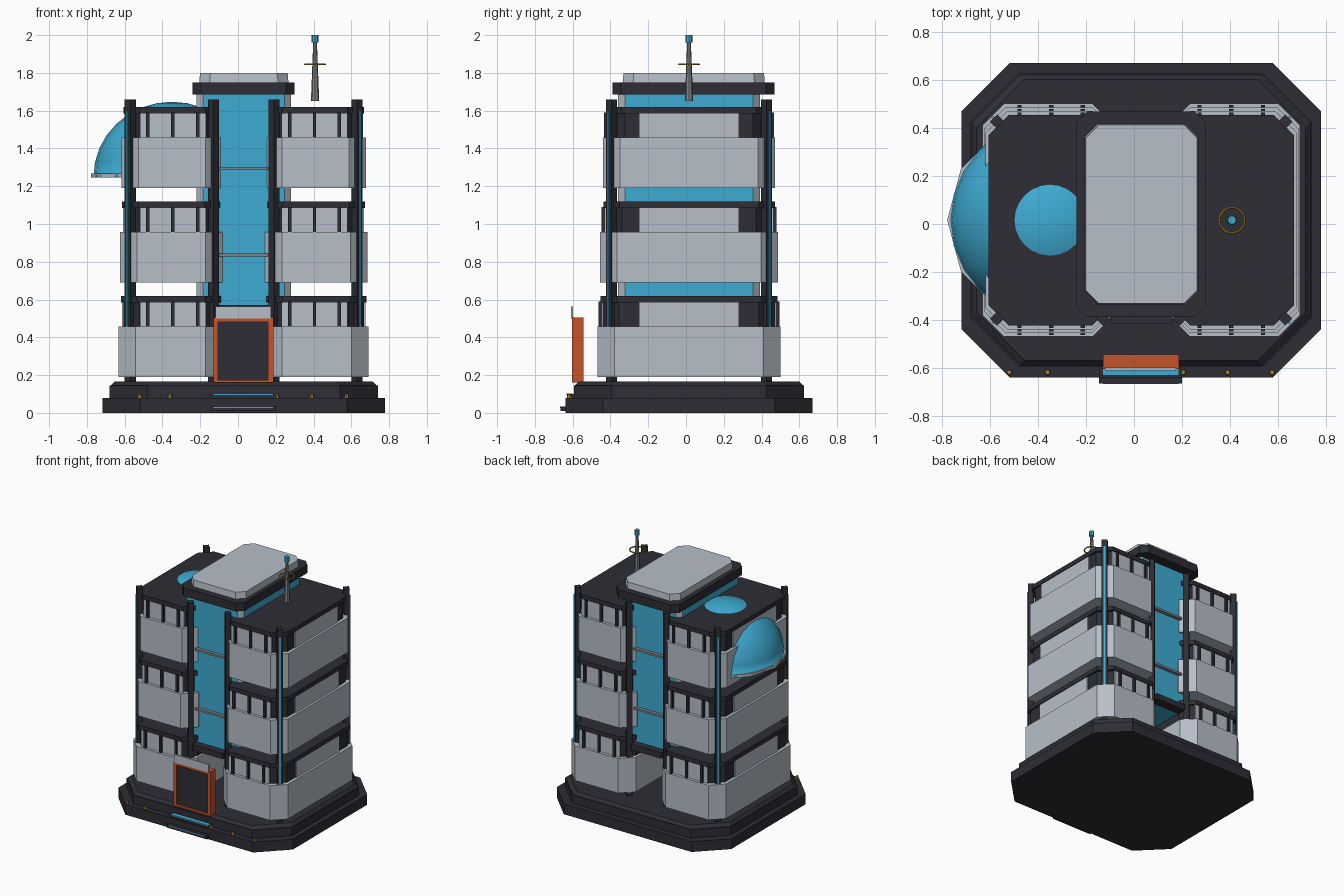
import bpy, bmesh, math
from mathutils import Matrix

if "Cube" in bpy.data.objects:
    bpy.data.objects.remove(bpy.data.objects["Cube"])

CX, CY = 0.03, 0.016          # building centre


def mat(name, rgb):
    m = bpy.data.materials.new(name)
    m.diffuse_color = (*rgb, 1)
    m.use_nodes = True
    m.node_tree.nodes["Principled BSDF"].inputs["Base Color"].default_value = m.diffuse_color
    return m


LIGHT = mat("light_grey", (0.47, 0.52, 0.58))
DARK = mat("charcoal", (0.026, 0.026, 0.036))
BLUE = mat("glass_blue", (0.048, 0.41, 0.65))
ORANGE = mat("door_orange", (0.56, 0.09, 0.022))
GOLD = mat("gold", (0.45, 0.25, 0.02))
STEEL = mat("steel_grey", (0.22, 0.24, 0.26))


def finish(name, bm, *mats):
    bmesh.ops.recalc_face_normals(bm, faces=bm.faces)
    me = bpy.data.meshes.new(name)
    bm.to_mesh(me)
    bm.free()
    for m in mats:
        me.materials.append(m)
    ob = bpy.data.objects.new(name, me)
    bpy.context.collection.objects.link(ob)
    return ob


def octa(name, x0, x1, y0, y1, z0, z1, c, m, top_in=0.0):
    """Prism with chamfered corners; top_in shrinks the top rim."""
    bm = bmesh.new()
    rings = []
    for z, i in ((z0, 0), (z1, top_in)):
        a, b, d, e = x0 + i, x1 - i, y0 + i, y1 - i
        pts = [(a + c, d), (b - c, d), (b, d + c), (b, e - c),
               (b - c, e), (a + c, e), (a, e - c), (a, d + c)]
        rings.append([bm.verts.new((x, y, z)) for x, y in pts])
    for k in range(8):
        n = (k + 1) % 8
        bm.faces.new((rings[0][k], rings[0][n], rings[1][n], rings[1][k]))
    for r in rings:
        bm.faces.new(r)
    return finish(name, bm, m)


def box(name, x0, x1, y0, y1, z0, z1, m, rot=0):
    bm = bmesh.new()
    bmesh.ops.create_cube(bm, size=1)
    bm.transform(Matrix.Translation(((x0 + x1) / 2, (y0 + y1) / 2, (z0 + z1) / 2))
                 @ Matrix.Rotation(rot, 4, 'Z')
                 @ Matrix.Diagonal((abs(x1 - x0), abs(y1 - y0), z1 - z0, 1)))
    return finish(name, bm, m)


def cone(name, x, y, z0, z1, r0, r1, n, m):
    bm = bmesh.new()
    bmesh.ops.create_cone(bm, cap_ends=True, segments=n, radius1=r0, radius2=r1, depth=z1 - z0)
    bm.transform(Matrix.Translation((x, y, (z0 + z1) / 2)))
    return finish(name, bm, m)


# stepped base
for i, (hx, hy, z0, z1, t) in enumerate(((.748, .655, 0, .08, 0), (.71, .61, .08, .145, 0),
                                         (.705, .605, .145, .165, .02))):
    octa(f"base_tier_{i+1}", CX - hx, CX + hx, CY - hy, CY + hy, z0, z1, .2, DARK, t)

# two wings of three floors
for s, side in ((-1, "left"), (1, "right")):
    def span(inner, outer):
        return sorted((CX + s * inner, CX + s * outer))
    for f, (hx, hy) in enumerate(((.662, .485), (.655, .47), (.648, .455))):
        z = .19 + .5 * f
        tag = f"{side}_{f+1}"
        octa(f"wall_panel_{tag}", *span(.113, hx), CY - hy, CY + hy, z, z + .268, .09, LIGHT)
        octa(f"window_band_{tag}", *span(.13, hx - .025), CY - hy + .03, CY + hy - .03,
             z + .268, z + .4, .085, DARK)
        octa(f"floor_slab_{tag}", *span(.12, hx - .012), CY - hy + .016, CY + hy - .016,
             z + .395, z + .43, .085, DARK)
        # side window
        xs = CX + s * (hx - .025)
        box(f"side_window_{tag}", xs, xs + s * .008, CY - .265, CY + .265, z + .268, z + .4, LIGHT)
        for d, end in ((-1, "front"), (1, "back")):
            y = CY + d * (hy - .03)
            xm = CX + s * .375
            box(f"{end}_window_{tag}", xm - .175, xm + .175, y, y + d * .008,
                z + .268, z + .4, LIGHT)
            for k in (-1, 0, 1):
                xk = xm + k * .132
                box(f"{end}_mullion_{tag}_{k+2}", xk - .009, xk + .009, y, y + d * .024,
                    z + .268, z + .4, DARK)
    # corner posts, the outer ones with a glowing strip
    for d, end in ((-1, "front"), (1, "back")):
        y = CY + d * .41
        for px, kind in ((.6, "outer"), (.16, "inner")):
            x = CX + s * px
            box(f"{end}_{side}_{kind}_post", x - .021, x + .021, y - .021, y + .021,
                .165, 1.66, DARK, math.pi / 4)
        x, y = CX + s * .6155, y + d * .0155
        box(f"{end}_{side}_light_strip", x - .006, x + .006, y - .006, y + .006,
            .2, 1.6, BLUE, math.pi / 4)

# glass core: chamfer faces are light corner trims
core = octa("glass_core", -.22, .28, CY - .375, CY + .375, .53, 1.69, .035, BLUE)
core.data.materials.append(LIGHT)
for p in core.data.polygons:
    if abs(p.normal.x) > .3 and abs(p.normal.y) > .3:
        p.material_index = 1
octa("core_cap", -.24, .298, -.388, .468, 1.685, 1.75, .045, DARK)
octa("core_roof", -.205, .267, -.335, .417, 1.75, 1.8, .055, LIGHT, .004)
for d, end in ((-1, "front"), (1, "back")):
    y = CY + d * .375
    box(f"{end}_sill", -.1, .16, y - d * .02, y + d * .055, .525, .57, DARK)
    for z in (.835, 1.295):
        box(f"{end}_rail_{z}", -.1, .16, y, y + d * .025, z - .008, z + .008, STEEL)

# dome breaking through the left wing
bm = bmesh.new()
bmesh.ops.create_uvsphere(bm, u_segments=24, v_segments=16, radius=1)
bmesh.ops.bisect_plane(bm, geom=bm.verts[:] + bm.edges[:] + bm.faces[:], plane_co=(0, 0, 0),
                       plane_no=(0, 0, -1), clear_outer=True)
bm.transform(Matrix.Translation((-.35, CY, 1.25)) @ Matrix.Diagonal((.415, .415, .397, 1)))
dome = finish("dome", bm, BLUE)
for p in dome.data.polygons:
    p.use_smooth = True
cone("dome_rim", -.35, CY, 1.245, 1.268, .428, .428, 12, LIGHT)

# antenna
cone("antenna_mast", .408, CY, 1.65, 1.96, .022, .01, 8, STEEL)
cone("antenna_tip", .408, CY, 1.96, 2.0, .018, .018, 8, BLUE)
bpy.ops.mesh.primitive_torus_add(location=(.408, CY, 1.845), major_radius=.053, minor_radius=.005,
                                 major_segments=20, minor_segments=6)
ring = bpy.context.object
ring.name = "antenna_ring"
ring.data.materials.append(GOLD)

# entrance
box("door_frame_left", -.13, -.105, -.603, -.543, .165, .5, ORANGE)
box("door_frame_right", .16, .188, -.603, -.543, .165, .5, ORANGE)
box("door_frame_top", -.13, .188, -.603, -.543, .48, .505, ORANGE)
box("door_frame_bottom", -.13, .188, -.603, -.543, .16, .175, ORANGE)
box("door_panel", -.106, .161, -.59, -.55, .17, .485, DARK)
box("door_header", -.12, .175, -.61, -.597, .5, .562, LIGHT)

# entrance steps with light lines
box("lower_step", -.145, .2, -.665, -.62, .01, .035, DARK)
box("lower_step_light", -.13, .185, -.667, -.66, .026, .033, BLUE)
box("upper_step", -.145, .2, -.63, -.58, .075, .1, DARK)
box("upper_step_light", -.13, .185, -.632, -.6, .095, .102, BLUE)

# gold ground lamps along the front edge
for i, x in enumerate((-.52, -.36, .016, .205, .39, .575)):
    cone(f"ground_lamp_{i+1}", x, -.618, .078, .1, .013, .009, 8, GOLD)
